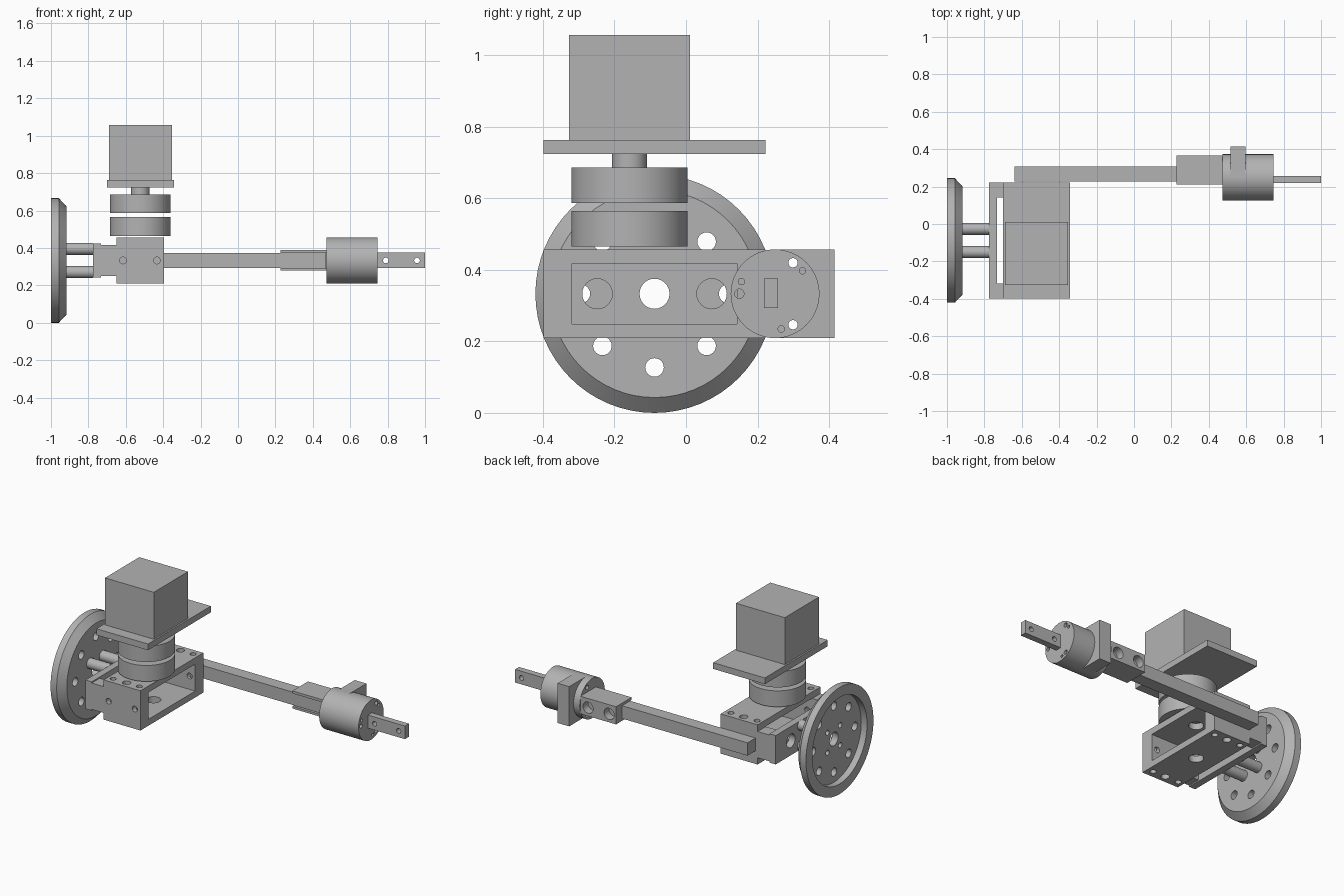
import bpy, bmesh, math
from mathutils import Matrix, Vector

if "Cube" in bpy.data.objects:
    bpy.data.objects.remove(bpy.data.objects["Cube"], do_unlink=True)

grey = bpy.data.materials.new("plain grey")
grey.use_nodes = True
grey.diffuse_color = (0.45, 0.45, 0.45, 1)
grey.node_tree.nodes["Principled BSDF"].inputs["Base Color"].default_value = grey.diffuse_color

AXIS = {"x": Matrix.Rotation(math.pi / 2, 4, "Y"),
        "y": Matrix.Rotation(math.pi / 2, 4, "X"),
        "z": Matrix.Identity(4)}


def make(name, bm):
    bmesh.ops.recalc_face_normals(bm, faces=bm.faces)
    mesh = bpy.data.meshes.new(name)
    bm.to_mesh(mesh)
    bm.free()
    mesh.materials.append(grey)
    ob = bpy.data.objects.new(name, mesh)
    bpy.context.collection.objects.link(ob)
    return ob


def box(name, x, y, z):
    """Box from (low, high) pairs."""
    bm = bmesh.new()
    bmesh.ops.create_cube(bm, size=1)
    for v in bm.verts:
        v.co = [(a + b) / 2 + c * (b - a) for c, (a, b) in zip(v.co, (x, y, z))]
    return make(name, bm)


def cyl(name, axis, centre, r, length, seg=64):
    bm = bmesh.new()
    bmesh.ops.create_cone(bm, cap_ends=True, segments=seg, radius1=r, radius2=r, depth=length,
                          matrix=Matrix.Translation(centre) @ AXIS[axis])
    return make(name, bm)


def hole(axis, centre, r, length):
    return cyl("hole", axis, centre, r, length, 24)


def boolean(ob, others, op="DIFFERENCE"):
    bpy.context.view_layer.objects.active = ob
    for other in others:
        mod = ob.modifiers.new("cut", "BOOLEAN")
        mod.operation, mod.object, mod.solver = op, other, "EXACT"
        bpy.ops.object.modifier_apply(modifier=mod.name)
        bpy.data.objects.remove(other, do_unlink=True)


def ring(count, radius, start=0.0):
    """Evenly spaced (y, z) offsets on a circle, start in degrees."""
    for i in range(count):
        a = math.radians(start + 360 * i / count)
        yield radius * math.cos(a), radius * math.sin(a)


CY, CZ = -0.088, 0.333     # wheel axis
FX = -0.522                # frame centre in x

# Wheel: dished disc, turned around x
bm = bmesh.new()
profile = [(-0.96, 0.042), (-0.96, 0.27), (-1, 0.27), (-1, 0.333),
           (-0.958, 0.333), (-0.918, 0.29), (-0.918, 0.042)]
verts = [bm.verts.new((x, CY + r, CZ)) for x, r in profile]
edges = [bm.edges.new((verts[i - 1], verts[i])) for i in range(len(verts))]
bmesh.ops.spin(bm, geom=verts + edges, cent=(0, CY, CZ), axis=(1, 0, 0),
               angle=math.tau, steps=64, use_duplicate=False)
bmesh.ops.remove_doubles(bm, verts=bm.verts, dist=1e-4)
wheel = make("wheel", bm)
cuts = [hole("x", (-0.94, CY + y, CZ + z), 0.026, 0.2) for y, z in ring(8, 0.206)]
cuts += [hole("x", (-0.94, CY + y, CZ + z), 0.016, 0.2) for y, z in ring(4, 0.088, 45)]
boolean(wheel, cuts)

# Four spacer rods
for i, (y, z) in enumerate(ring(4, 0.088, 45)):
    cyl(f"spacer_rod_{i + 1}", "x", (-0.846, CY + y, CZ + z), 0.032, 0.144, 32)

# Frame back plate
back = box("frame_back_plate", (-0.775, -0.732), (CY - 0.31, CY + 0.31), (CZ - 0.09, CZ + 0.09))
boolean(back, [hole("x", (-0.75, CY + y, CZ), 0.042, 0.2) for y in (-0.16, 0, 0.16)])

# Open frame with tongues reaching the back plate
frame = box("frame", (-0.65, -0.395), (CY - 0.31, CY + 0.31), (CZ - 0.124, CZ + 0.124))
cuts = [box("cavity", (-0.8, -0.2), (CY - 0.23, CY + 0.23), (CZ - 0.084, CZ + 0.084)),
        hole("z", (FX, CY, CZ), 0.042, 0.5)]
for x in (-0.615, -0.434):
    cuts.append(hole("y", (x, CY, CZ), 0.018, 0.8))
    for y in (-0.265, 0.265):
        cuts.append(hole("z", (x, CY + y, CZ), 0.018, 0.4))
for y in (-0.265, 0.265):
    cuts.append(hole("z", (FX, CY + y, CZ), 0.024, 0.4))
boolean(frame, cuts)
for name, side in (("front", -1), ("back", 1)):
    y = sorted((CY + side * 0.23, CY + side * 0.31))
    box(f"frame_tongue_{name}", (-0.732, -0.65), y, (CZ - 0.082, CZ + 0.082))

# Upright coupling, mounting plate and square motor
MY = -0.158
cyl("lower_disc", "z", (FX, MY, 0.515), 0.162, 0.1)
cyl("upper_disc", "z", (FX, MY, 0.636), 0.162, 0.099)
cyl("motor_shaft", "z", (FX, MY, 0.705), 0.049, 0.04)
box("motor_plate", (-0.70, -0.343), (-0.398, 0.222), (0.724, 0.763))
box("motor_body", (-0.69, -0.353), (-0.327, 0.011), (0.763, 1.056))

# Long arm and its socket
box("arm_bar", (-0.64, 0.47), (0.2275, 0.307), (0.294, 0.374))
socket = box("arm_socket", (0.227, 0.473), (0.212, 0.366), (0.28, 0.39))
boolean(socket, [box("slot", (0.1, 0.6), (0.1, 0.307), (0.294, 0.374))]
        + [hole("y", (x, 0.366, CZ), 0.035, 0.1) for x in (0.275, 0.42)])

# Round end motor with clamp block
EY = 0.249
end_motor = cyl("end_motor", "x", (0.609, EY, CZ), 0.124, 0.272)
clamp = box("clamp_block", (0.516, 0.596), (EY, 0.415), (CZ - 0.124, CZ + 0.124))
boolean(end_motor, [clamp], "UNION")
cuts = [hole("x", (0.609, EY + y, CZ + z), 0.013, 0.5) for y, z in ring(3, 0.1, 60)]
cuts += [hole("x", (0.745, EY + y, CZ + z), 0.009, 0.1) for y, z in ring(3, 0.1, 40)]
boolean(end_motor, cuts)

# Flat tip bar
tip = box("tip_bar", (0.74, 1), (0.218, 0.257), (0.293, 0.375))
boolean(tip, [hole("y", (x, 0.24, CZ), 0.015, 0.2) for x in (0.79, 0.957)])

# Smooth round surfaces, keep edges crisp
bpy.ops.object.select_all(action="DESELECT")
for ob in bpy.context.scene.objects:
    if ob.type == "MESH":
        ob.select_set(True)
        bpy.context.view_layer.objects.active = ob
bpy.ops.object.shade_smooth_by_angle(angle=math.radians(30))
